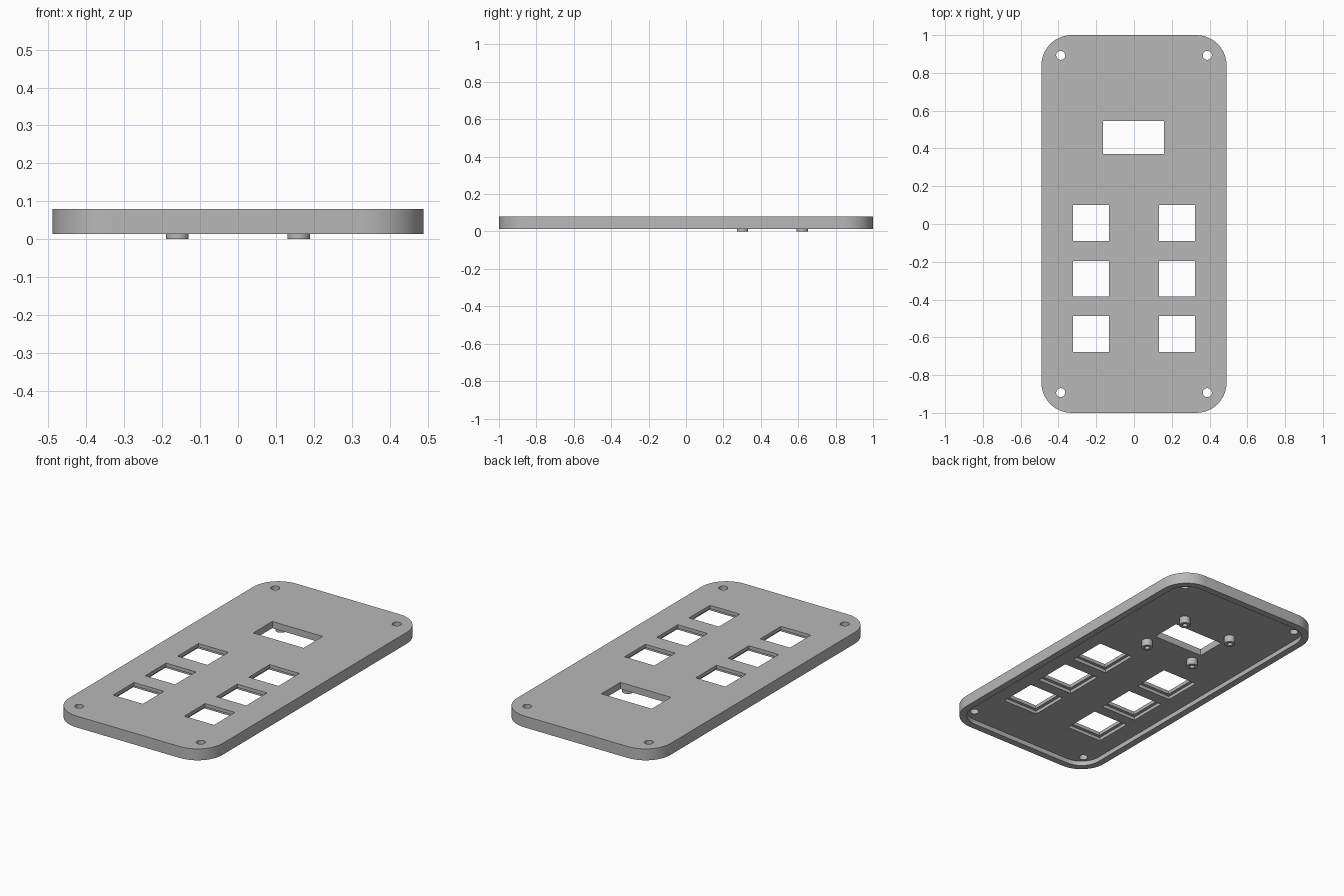
import bpy, bmesh, math
from mathutils import Matrix

cube = bpy.data.objects.get("Cube")
if cube:
    bpy.data.objects.remove(cube, do_unlink=True)

BOTTOM, FLOOR, TOP = 0.014, 0.041, 0.08
SHELF = 0.06            # thin web that holds each key
ABOVE, BELOW = 0.2, -0.1

grey = bpy.data.materials.new("grey plastic")
grey.use_nodes = True
colour = (0.48, 0.48, 0.48, 1)
grey.diffuse_color = colour
grey.node_tree.nodes["Principled BSDF"].inputs["Base Color"].default_value = colour


def box(bm, x, y, w, d, z0, z1, radius=0):
    """Upright block, optionally with rounded vertical corners."""
    part = bmesh.new()
    bmesh.ops.create_cube(part, size=1, matrix=Matrix.Translation((x, y, (z0 + z1) / 2))
                          @ Matrix.Diagonal((w, d, z1 - z0, 1)))
    if radius:
        edges = [e for e in part.edges if abs(e.verts[0].co.z - e.verts[1].co.z) > 1e-4]
        bmesh.ops.bevel(part, geom=edges, offset=radius, segments=12, profile=0.5,
                        affect='EDGES')
    mesh = bpy.data.meshes.new("block")
    part.to_mesh(mesh)
    part.free()
    bm.from_mesh(mesh)
    bpy.data.meshes.remove(mesh)


def cylinder(bm, x, y, r, z0, z1):
    bmesh.ops.create_cone(bm, cap_ends=True, segments=32, radius1=r, radius2=r, depth=z1 - z0,
                          matrix=Matrix.Translation((x, y, (z0 + z1) / 2)))


def make(name, bm):
    mesh = bpy.data.meshes.new(name)
    bm.to_mesh(mesh)
    bm.free()
    mesh.materials.append(grey)
    obj = bpy.data.objects.new(name, mesh)
    bpy.context.collection.objects.link(obj)
    return obj


def cut(obj, bm):
    """Subtract the cutter from the object and discard the cutter."""
    cutter = make("cutter", bm)
    cutter.hide_render = True
    mod = obj.modifiers.new("cut", 'BOOLEAN')
    mod.operation, mod.solver, mod.object = 'DIFFERENCE', 'EXACT', cutter
    bpy.context.view_layer.objects.active = obj
    bpy.ops.object.modifier_apply(modifier=mod.name)
    bpy.data.objects.remove(cutter, do_unlink=True)


def smooth(obj):
    bpy.ops.object.select_all(action='DESELECT')
    obj.select_set(True)
    bpy.context.view_layer.objects.active = obj
    bpy.ops.object.shade_smooth_by_angle(angle=math.radians(30))


# Cover plate with rounded corners
bm = bmesh.new()
box(bm, 0, 0, 0.98, 2, BOTTOM, TOP, 0.16)
plate = make("cover_plate", bm)

# Hollow underside, leaving a rim
bm = bmesh.new()
box(bm, 0, 0, 0.90, 1.92, BELOW, FLOOR, 0.12)
cut(plate, bm)

keys = [(x, y) for x in (-0.227, 0.227) for y in (0.005, -0.29, -0.583)]

# Shallow pockets under the key openings
bm = bmesh.new()
for x, y in keys:
    box(bm, x, y, 0.226, 0.226, BELOW, SHELF)
cut(plate, bm)

# Key openings, display window and corner screw holes
bm = bmesh.new()
for x, y in keys:
    box(bm, x, y, 0.19, 0.19, BELOW, ABOVE)
box(bm, -0.002, 0.458, 0.322, 0.174, BELOW, ABOVE)
for x in (-0.388, 0.388):
    for y in (-0.893, 0.893):
        cylinder(bm, x, y, 0.024, BELOW, ABOVE)
cut(plate, bm)
smooth(plate)

# Hollow mounting posts around the display window
posts, bores = bmesh.new(), bmesh.new()
for x in (-0.16, 0.16):
    for y in (0.302, 0.622):
        cylinder(posts, x, y, 0.03, 0, FLOOR + 0.002)
        cylinder(bores, x, y, 0.014, BELOW, FLOOR)
mounting_posts = make("mounting_posts", posts)
cut(mounting_posts, bores)
smooth(mounting_posts)
